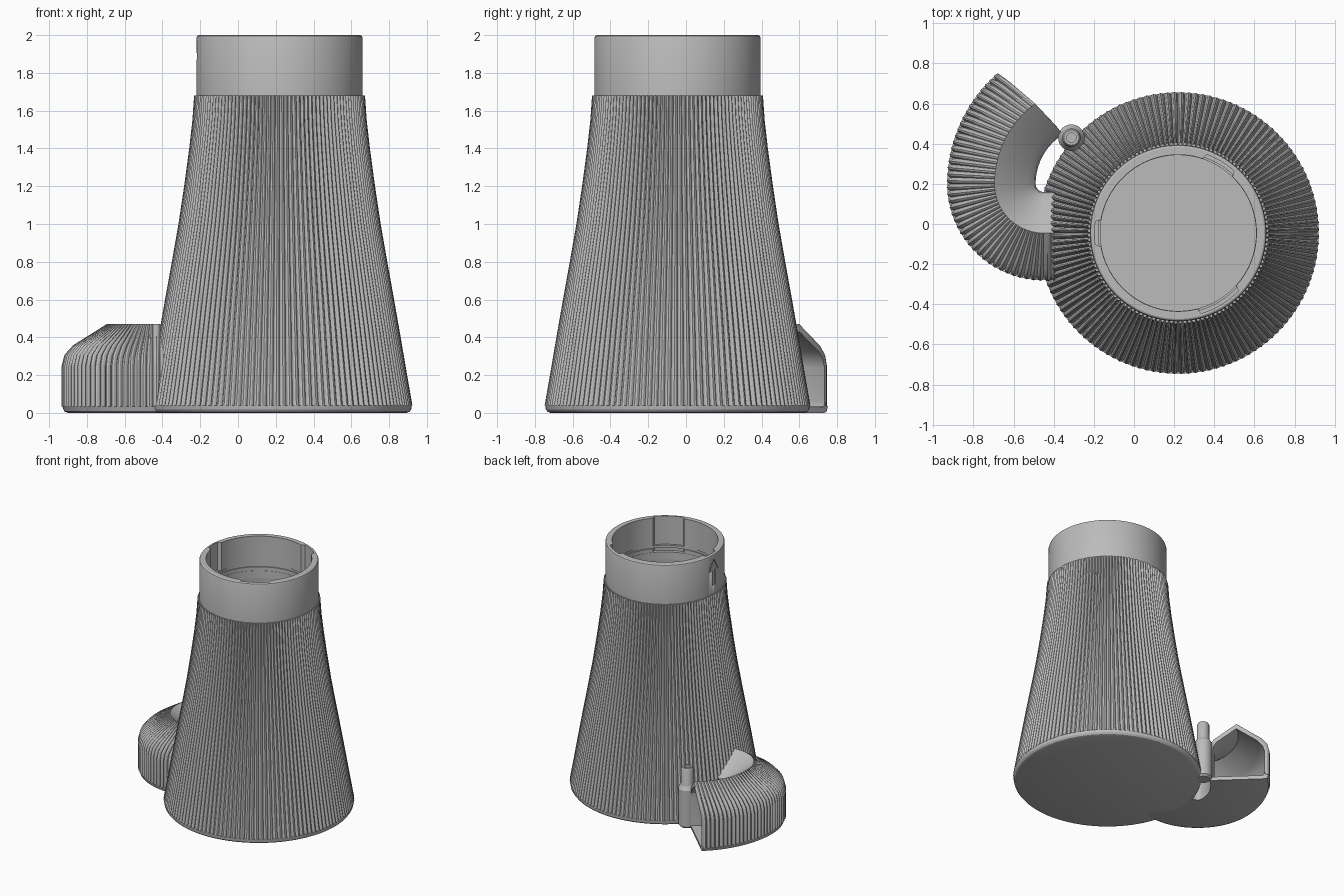
import bpy, bmesh, math
from mathutils import Vector

old = bpy.data.objects.get("Cube")
if old:
    bpy.data.objects.remove(old, do_unlink=True)

CX, CY = 0.22, -0.045          # axis of the main body
RIBS = 124
RIB_SHAPE = (-1.0, 0.0, 0.3, 0.0)   # groove, flank, crest, flank

grey = bpy.data.materials.new("plain grey")
grey.use_nodes = True
grey.diffuse_color = (0.5, 0.5, 0.5, 1)
grey.node_tree.nodes["Principled BSDF"].inputs["Base Color"].default_value = (0.5, 0.5, 0.5, 1)


def finish(name, bm, angle=30):
    bmesh.ops.recalc_face_normals(bm, faces=bm.faces[:])
    mesh = bpy.data.meshes.new(name)
    bm.to_mesh(mesh)
    bm.free()
    mesh.materials.append(grey)
    obj = bpy.data.objects.new(name, mesh)
    bpy.context.collection.objects.link(obj)
    bpy.ops.object.select_all(action='DESELECT')
    obj.select_set(True)
    bpy.context.view_layer.objects.active = obj
    bpy.ops.object.shade_smooth_by_angle(angle=math.radians(angle))
    return obj


def bridge(bm, a, b, closed=True):
    n = len(a)
    for i in range(n if closed else n - 1):
        j = (i + 1) % n
        bm.faces.new((a[i], a[j], b[j], b[i]))


def lathe(name, rows, steps, centre, caps=True, angle=30):
    """rows: (radius or function of step, z); caps close both ends, else a loop."""
    bm = bmesh.new()
    rings = []
    for radius, z in rows:
        ring = []
        for i in range(steps):
            a = 2 * math.pi * i / steps
            r = radius(i) if callable(radius) else radius
            ring.append(bm.verts.new((centre[0] + r * math.cos(a),
                                      centre[1] + r * math.sin(a), z)))
        rings.append(ring)
    for a, b in zip(rings, rings[1:]):
        bridge(bm, a, b)
    if caps:
        bm.faces.new(rings[0])
        bm.faces.new(rings[-1])
    else:
        bridge(bm, rings[-1], rings[0])
    return finish(name, bm, angle)


# Hollow ribbed body
def ribbed(r, depth=0.012):
    return lambda i: r + depth * RIB_SHAPE[i % 4]


wall = [(0.70, 0.04), (0.672, 0.2), (0.638, 0.4), (0.603, 0.6), (0.567, 0.8),
        (0.532, 1.0), (0.502, 1.2), (0.475, 1.4), (0.458, 1.55), (0.449, 1.68)]
rows = [(0.672, 0), (0.688, 0.006), (0.697, 0.018), (0.70, 0.04)]
rows += [(ribbed(r), z) for r, z in wall]
rows += [(0.40, 1.68)] + [(r - 0.055, z) for r, z in reversed(wall)]
lathe("ribbed_body", rows, RIBS * 4, (CX, CY), angle=25)

# Neck collar with three vertical key slots in the bore
NECK = 180
slots = ((180, 8), (59, 11), (-59, 15))


def bore(i):
    a = i * 360 / NECK
    cut = any(abs((a - c + 180) % 360 - 180) <= w for c, w in slots)
    return 0.416 if cut else 0.39


neck = lathe("neck_collar", [
    (0.44, 1.66), (0.44, 1.985), (0.436, 1.995), (0.428, 2.0), (bore, 2.0),
    (bore, 1.77), (0.398, 1.77), (0.398, 1.75), (bore, 1.75), (bore, 1.72),
    (0.388, 1.72), (0.388, 1.66)], NECK, (CX, CY), caps=False)

# Arrow mark engraved in the side of the neck
bm = bmesh.new()
outline = [(-0.02, 1.75), (0.02, 1.75), (0.02, 1.87), (0.06, 1.87),
           (0, 1.96), (-0.06, 1.87), (-0.02, 1.87)]
near, far = [[bm.verts.new((CX - r, CY + y, z)) for y, z in outline]
             for r in (0.431, 0.47)]
bridge(bm, near, far)
bm.faces.new(near)
bm.faces.new(far)
cutter = finish("arrow_cutter", bm)
cutter.hide_render = True
cutter.hide_set(True)
mod = neck.modifiers.new("engrave", 'BOOLEAN')
mod.operation = 'DIFFERENCE'
mod.object = cutter

# Curved spout: a hollow gabled section swept round two arcs
OUTER = [(0.03, 0), (0.01, 0.008), (0, 0.035), (0, 0.035), (0, 0.25), (0.015, 0.305),
         (0.06, 0.355), (0.235, 0.47), (0.40, 0.35), (0.432, 0.31), (0.44, 0.26),
         (0.44, 0)]
INNER = [(0.05, 0.028), (0.035, 0.035), (0.03, 0.05), (0.03, 0.06), (0.03, 0.24),
         (0.045, 0.285), (0.08, 0.325), (0.235, 0.43), (0.38, 0.325), (0.405, 0.295),
         (0.412, 0.25), (0.412, 0.028)]
RIBBED_POINTS = (3, 4, 5, 6)


def place(kind, t, d):
    if kind == "lead":             # straight run out of the body
        return Vector((-0.34 - 0.11 * t, -0.28 + d))
    if kind == "bend":             # tight bend
        c, r, a = Vector((-0.45, 0.2)), 0.48 - d, 270 - 90 * t
    else:                          # wide bend up to the slanted mouth
        c, r, a = Vector((-0.2, 0.2)), 0.73 - d, 180 - t * (49 + 9 * d / 0.44)
    a = math.radians(a)
    return c + r * Vector((math.cos(a), math.sin(a)))


stations = [(k, i / n) for k, n in (("lead", 12), ("bend", 88), ("sweep", 76))
            for i in range(n)] + [("sweep", 1.0)]
bm = bmesh.new()
outs, ins = [], []
for s, (kind, t) in enumerate(stations):
    loops = []
    for pts, rib in ((OUTER, 0.012), (INNER, 0)):
        loop = []
        for i, (d, z) in enumerate(pts):
            if rib and i in RIBBED_POINTS:
                push = rib * RIB_SHAPE[s % 4]
                d -= push
                z += push * 0.8 if i > 4 else 0
            p = place(kind, t, d)
            loop.append(bm.verts.new((p.x, p.y, z)))
        loops.append(loop)
    outs.append(loops[0])
    ins.append(loops[1])
for chain in (outs, ins):
    for a, b in zip(chain, chain[1:]):
        bridge(bm, a, b)
bridge(bm, outs[0], ins[0])
bridge(bm, outs[-1], ins[-1])
finish("curved_spout", bm, 25)

# Hinge post with a narrower hollow pin beside the mouth
lathe("hinge_post", [(0.05, 0), (0.066, 0.015), (0.066, 0.31), (0.05, 0.335),
                     (0.046, 0.345), (0.046, 0.465), (0.038, 0.48), (0.024, 0.48),
                     (0.024, 0.44)], 32, (-0.312, 0.43))
